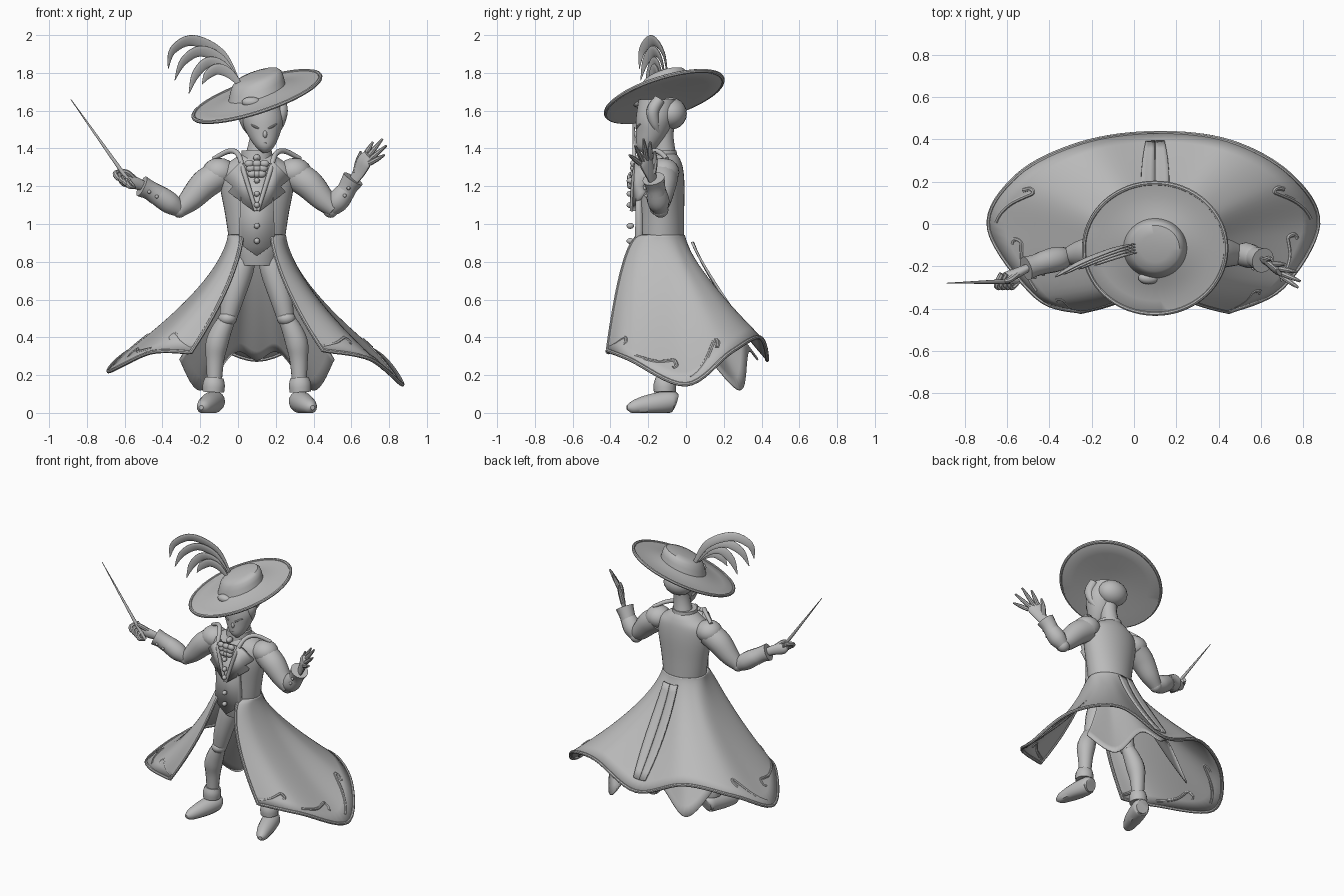
import bpy, math
from mathutils import Vector

cube = bpy.data.objects.get("Cube")
if cube:
    bpy.data.objects.remove(cube, do_unlink=True)

grey = bpy.data.materials.new("plain grey")
grey.use_nodes = True
GREY = (0.5, 0.5, 0.5, 1)
grey.diffuse_color = GREY
grey.node_tree.nodes["Principled BSDF"].inputs["Base Color"].default_value = GREY
MID = 0.1  # the body's middle in x


def mirror(points):
    return [(2 * MID - p[0], *p[1:]) for p in points]


def make(name, verts, faces, thick=0, angle=40):
    mesh = bpy.data.meshes.new(name)
    mesh.from_pydata([tuple(v) for v in verts], [], faces)
    mesh.materials.append(grey)
    ob = bpy.data.objects.new(name, mesh)
    bpy.context.collection.objects.link(ob)
    bpy.ops.object.select_all(action='DESELECT')
    ob.select_set(True)
    bpy.context.view_layer.objects.active = ob
    bpy.ops.object.mode_set(mode='EDIT')
    bpy.ops.mesh.select_all(action='SELECT')
    bpy.ops.mesh.normals_make_consistent(inside=False)
    bpy.ops.object.mode_set(mode='OBJECT')
    bpy.ops.object.shade_smooth_by_angle(angle=math.radians(angle))
    if thick:
        mod = ob.modifiers.new("thickness", 'SOLIDIFY')
        mod.thickness, mod.offset = thick, 0


def skin(name, rings):
    n, count = len(rings[0]), len(rings)
    faces = [(i * n + j, i * n + (j + 1) % n, (i + 1) * n + (j + 1) % n, (i + 1) * n + j)
             for i in range(count - 1) for j in range(n)]
    faces += [tuple(range(n)), tuple(range((count - 1) * n, count * n))]
    make(name, [v for r in rings for v in r], faces)


def at(points, u):
    # smooth curve through points of any dimension, u counted in points
    i = max(0, min(int(u), len(points) - 2))
    t = u - i
    a, b, c, d = [points[max(0, min(len(points) - 1, k))] for k in range(i - 1, i + 3)]
    return [0.5 * (2 * q + (r - p) * t + (2 * p - 5 * q + 4 * r - s) * t * t
            + (3 * q - p - 3 * r + s) * t ** 3) for p, q, r, s in zip(a, b, c, d)]


def smooth(points, k):
    return [at(points, i / k) for i in range((len(points) - 1) * k + 1)]


def tube(name, points, k=6, n=14, flat=1, ref=(0, 1, 0), floor=False):
    # sweep of (x, y, z, radius) points; flat squashes it along ref
    path = smooth(points, k) if k > 1 else points
    pos = [Vector(p[:3]) for p in path]
    side, rings = Vector(ref), []
    for i, p in enumerate(path):
        t = (pos[min(i + 1, len(pos) - 1)] - pos[max(i - 1, 0)]).normalized()
        side = (side - t * t.dot(side)).normalized()
        other, r = t.cross(side), max(p[3], 0.001)
        ring = [pos[i] + r * (side * flat * math.cos(a) + other * math.sin(a))
                for a in [math.tau * j / n for j in range(n)]]
        if floor:
            for v in ring:
                v.z = max(v.z, 0)
        rings.append(ring)
    skin(name, rings)


def loft(name, sections, k=5, n=36):
    # stacked ellipses given as (x, y, z, x radius, y radius)
    skin(name, [[(x + rx * math.cos(math.tau * j / n), y + ry * math.sin(math.tau * j / n), z)
                 for j in range(n)] for x, y, z, rx, ry in smooth(sections, k)])


def ball(name, loc, size, n=20):
    h = n // 2
    skin(name, [[(loc[0] + size[0] * math.sin(a) * math.cos(math.tau * j / n),
                  loc[1] + size[1] * math.sin(a) * math.sin(math.tau * j / n),
                  loc[2] + size[2] * math.cos(a)) for j in range(n)]
                for a in [0.02 + (math.pi - 0.04) * i / h for i in range(h + 1)]])


def chest_plate(name, outline, thick):
    # flat cloth laid over the curved chest
    make(name, [(x, 2 * (x - MID) ** 2 - 0.265, z) for x, z in outline],
         [tuple(range(len(outline)))], thick=thick)


# coat skirt: waist ellipse blended into a wavy hem
HEM = [(-.25, -.415, .32), (-.46, -.345, .32), (-.685, -.02, .22), (-.55, .23, .34), (-.25, .38, .4),
       (.1, .43, .28), (.45, .39, .4), (.735, .235, .32), (.87, 0, .15), (.7, -.3, .285), (.45, -.415, .33)]
TAILS = [(-.31, .13, .28), (-.2, .29, .12), (-.02, .33, .32), (.1, .38, .28),
         (.22, .33, .32), (.4, .29, .12), (.51, .13, .28)]


def cloth(hem, u, t, start, lift=0):
    x, y, z = at(hem, u)
    span = math.radians(start + (360 - 2 * start) * u / (len(hem) - 1))
    wx, wy = MID - (.15 + lift) * math.sin(span), -.13 - (.12 + lift) * math.cos(span)
    power = 0.88 + 0.42 * max(-1, min(1, y / 0.3))
    return Vector((wx + (x - wx) * t ** 1.5, wy + (y - wy) * t ** power + lift * .5, .94 + (z - .94) * t))


def skirt(name, hem, start, top=0, rows=18, k=8):
    cols = (len(hem) - 1) * k + 1
    verts = [cloth(hem, i / k, top + (1 - top) * (j / rows) ** 1.5, start)
             for i in range(cols) for j in range(rows + 1)]
    w = rows + 1
    make(name, verts, [(i * w + j, i * w + j + 1, (i + 1) * w + j + 1, (i + 1) * w + j)
                       for i in range(cols - 1) for j in range(rows)], thick=0.01, angle=60)


skirt("coat_skirt", HEM, 32)
skirt("inner_tails", TAILS, 115, top=0.1)
edge = [(0, (i / 16) ** 1.5) for i in range(17)] + [(i / 8, 1) for i in range(1, 80)] \
    + [(10, (1 - i / 16) ** 1.5) for i in range(17)]
tube("hem_piping", [(*cloth(HEM, u, t, 32), .011) for u, t in edge], k=1, n=8)

# back vent: two strips lying on the skirt, narrowing towards the hem
for s in (-1, 1):
    rows = []
    for j in range(13):
        w = 0.6 - 0.038 * j
        rows += [cloth(HEM, 5 + s * f * w, 0.06 + 0.07 * j, 32, lift=.025) for f in (.04, .35, .7, 1)]
    make("back_vent_strip", rows, [(4 * j + c, 4 * j + c + 1, 4 * j + c + 5, 4 * j + c + 4)
                                   for j in range(12) for c in range(3)], thick=.012)

# hooked cane trims near the hem
HOOK = [(0, .96), (.2, .94), (.4, .91), (.58, .87), (.7, .85), (.74, .88), (.67, .905)]
for first in (.12, 1.1, 2.1):
    for flip in (False, True):
        path = smooth(HOOK, 4)
        tube("hem_cane", [(*cloth(HEM, 10 - first - u if flip else first + u, t, 32, lift=.01), .011)
                          for u, t in path], k=1, n=8)

# torso, pelvis, waistcoat
loft("torso", [(MID, -.13, .93, .15, .12), (MID, -.13, 1.05, .168, .12), (MID, -.13, 1.2, .195, .122),
               (MID, -.125, 1.29, .19, .11), (MID, -.12, 1.34, .13, .09), (MID, -.12, 1.37, .08, .07)])
loft("pelvis", [(MID, -.13, .78, .1, .08), (MID, -.13, .86, .12, .1), (MID, -.13, .95, .14, .11)])
chest_plate("waistcoat", [(.02, 1.32), (.01, 1.05), (.005, .94), (.03, .88), (.1, .83),
                          (.17, .88), (.195, .94), (.19, 1.05), (.18, 1.32)], .035)
LAPEL = [(.02, 1.33), (-.07, 1.24), (-.02, 1.2), (-.045, 1.17), (.09, 1.07)]
COLLAR = [(-.13, -.1, 1.345, .012), (-.05, -.15, 1.385, .014), (0, -.21, 1.37, .014),
          (.03, -.27, 1.28, .013), (.095, -.288, 1.07, .01)]
for shape, roll in ((LAPEL, COLLAR), (mirror(LAPEL), mirror(COLLAR))):
    chest_plate("lapel", shape, .045)
    tube("collar_roll", roll)
for z in (.91, .99, 1.1, 1.16, 1.23):
    ball("coat_button", (MID, -.295, z), (.016, .02, .016), n=12)

# neck cloth
loft("neck_band", [(MID, -.13, 1.33, .085, .085), (MID, -.13, 1.39, .08, .08)], k=2)
ball("cravat_pin", (MID, -.24, 1.35), (.02, .03, .02), n=12)
for i, z in enumerate((1.32, 1.295, 1.265)):
    for s in (-1, 0, 1):
        ball("cravat_ruffle", (MID + s * (.04 - .008 * i), -.278, z), (.026, .018, .02), n=12)

# head
tube("neck", [(MID, -.115, 1.34, .068), (.115, -.12, 1.45, .055), (.12, -.12, 1.55, .06)], k=3)
loft("face", [(.145, -.215, 1.375, .012, .015), (.142, -.205, 1.41, .05, .055), (.135, -.18, 1.48, .088, .085),
              (.13, -.165, 1.56, .112, .1), (.125, -.15, 1.66, .1, .1)])
ball("hair_bun", (.115, -.08, 1.585), (.105, .085, .085))
ball("nose", (.143, -.262, 1.475), (.012, .014, .02), n=12)
tube("mouth", [(.115, -.252, 1.435, .004), (.143, -.26, 1.43, .005), (.17, -.25, 1.437, .004)], n=8)
for s in (-1, 1):
    tube("side_lock", [(.13 + s * .09, -.14, 1.66, .03), (.13 + s * .1, -.175, 1.6, .034),
                       (.13 + s * .09, -.165, 1.53, .026), (.13 + s * .08, -.14, 1.48, .004)])
    tube("eye_slit", [(.135 + s * .025, -.264, 1.505, .004), (.135 + s * .045, -.258, 1.515, .006),
                      (.135 + s * .07, -.24, 1.53, .004)], n=8)

# tilted wide hat: (radius, height) profile sheared along x and y
CROWN = [(.004, .118), (.07, .118), (.115, .108), (.132, .09), (.142, .06), (.15, .025),
         (.2, .012), (.27, .002), (.33, .004), (.338, -.004), (.33, -.01), (.25, -.006), (.12, .01), (.004, .015)]


def on_hat(r, h, a):
    x, y = r * math.cos(a), r * math.sin(a) * (.92 if r > .16 else .94)
    return (MID + x, y - .115, 1.675 + h + .31 * x + .28 * y)


skin("hat", [[on_hat(r, h, math.tau * j / 64) for j in range(64)] for r, h in CROWN])
tube("brim_piping", [(*on_hat(.336, 0, math.tau * j / 64), .011) for j in range(65)], k=1, n=8)
ball("hat_brooch", (.07, -.255, 1.645), (.05, .03, .028))
PLUMES = [[(0, 1.75), (-.09, 1.9), (-.24, 1.972), (-.345, 1.92), (-.37, 1.82)],
          [(0, 1.75), (-.09, 1.87), (-.2, 1.915), (-.29, 1.86), (-.335, 1.76)],
          [(0, 1.75), (-.08, 1.835), (-.16, 1.855), (-.225, 1.79), (-.26, 1.69)],
          [(.01, 1.74), (-.05, 1.8), (-.11, 1.82), (-.16, 1.79), (-.19, 1.74)]]
for i, plume in enumerate(PLUMES):
    widths = (.012, .026, .03, .024, .002)
    tube("hat_plume", [(x, .2 * x - .57 * x * x - .095 - .014 * i, z, w)
                       for (x, z), w in zip(plume, widths)], flat=.25)

# legs and shoes
THIGH = [(.035, -.125, .86, .06), (.015, -.125, .76, .07), (-.025, -.13, .62, .062), (-.055, -.13, .49, .045)]
CALF = [(-.055, -.13, .5, .044), (-.09, -.122, .43, .056), (-.113, -.115, .36, .06),
        (-.122, -.11, .27, .048), (-.125, -.11, .12, .036)]
ANKLE = [(-.125, -.11, .185, .05), (-.128, -.112, .15, .06), (-.13, -.112, .11, .058)]
SHOE = [(-.12, -.056, .055, .045), (-.125, -.08, .06, .058), (-.145, -.15, .05, .058),
        (-.165, -.22, .04, .05), (-.185, -.28, .03, .035), (-.195, -.312, .028, .012)]
KNEE = [(-.055, -.135, .5)]
for m in (list, mirror):
    tube("thigh", m(THIGH))
    tube("calf", m(CALF))
    tube("ankle_cuff", m(ANKLE), k=3)
    tube("shoe", m(SHOE), floor=True)
    ball("knee", m(KNEE)[0], (.05, .052, .04))

# arms: shoulder puff, upper sleeve, elbow, lower sleeve, cuff
UPPER = [(-.1, -.12, 1.26, .08), (-.175, -.13, 1.21, .08), (-.25, -.14, 1.13, .064), (-.31, -.15, 1.075, .042)]
LOWER = [(-.31, -.15, 1.075, .04), (-.36, -.165, 1.11, .058), (-.42, -.18, 1.15, .056), (-.48, -.2, 1.185, .04)]
LEFT_LOWER = [(.49, -.135, 1.075, .04), (.525, -.145, 1.115, .058), (.56, -.155, 1.16, .055), (.605, -.17, 1.21, .036)]
CUFF = [(-.43, -.183, 1.155, .056), (-.47, -.197, 1.18, .052), (-.51, -.21, 1.2, .058)]
LEFT_CUFF = [(.565, -.155, 1.16, .05), (.585, -.162, 1.2, .052), (.61, -.172, 1.24, .06)]
for upper, lower, cuff in ((UPPER, LOWER, CUFF), (mirror(UPPER), LEFT_LOWER, LEFT_CUFF)):
    tube("upper_sleeve", upper)
    tube("lower_sleeve", lower)
    tube("sleeve_cuff", cuff, k=3)
    ball("shoulder_puff", (upper[0][0], -.12, 1.275), (.09, .085, .075))
    ball("elbow", lower[0][:3], (.042, .042, .042))
    for p in cuff[:2]:
        ball("cuff_button", (p[0], p[1] - .055, p[2] - .01), (.01, .01, .01), n=10)

# open left hand, palm turned sideways
tube("left_palm", [(.605, -.17, 1.22, .028), (.64, -.19, 1.275, .04), (.668, -.212, 1.33, .048),
                   (.69, -.23, 1.365, .03)], flat=.4, ref=(1, 1, 0))
for i, (x, y, z) in enumerate(((.715, -.19, 1.435), (.765, -.225, 1.45), (.785, -.27, 1.415), (.775, -.3, 1.365))):
    bx, by, bz = .66 + .012 * i, -.19 - .018 * i, 1.345 - .008 * i
    tube("left_finger", [(bx, by, bz, .014), ((x + bx) / 2, (y + by) / 2, (z + bz) / 2, .013),
                         (x, y, z, .006)], n=8)
tube("left_thumb", [(.625, -.175, 1.27, .018), (.635, -.165, 1.33, .015), (.65, -.165, 1.385, .006)], n=8)

# right hand gripping the baton
tube("right_palm", [(-.5, -.205, 1.2, .026), (-.55, -.23, 1.22, .034), (-.6, -.25, 1.235, .036),
                    (-.63, -.255, 1.25, .015)], flat=.7)
for i in range(4):
    x, z = -.565 - .02 * i, 1.205 + .014 * i
    tube("right_finger", [(x, -.235, z + .03, .014), (x - .025, -.285, z + .02, .014),
                          (x - .01, -.3, z - .005, .013), (x + .02, -.275, z - .012, .008)], n=8)
tube("right_thumb", [(-.55, -.235, 1.24, .016), (-.59, -.265, 1.275, .014), (-.625, -.27, 1.28, .007)], n=8)
tube("baton", [(-.55, -.27, 1.19, .012), (-.62, -.272, 1.285, .011), (-.885, -.28, 1.66, .002)], k=2, n=10)
